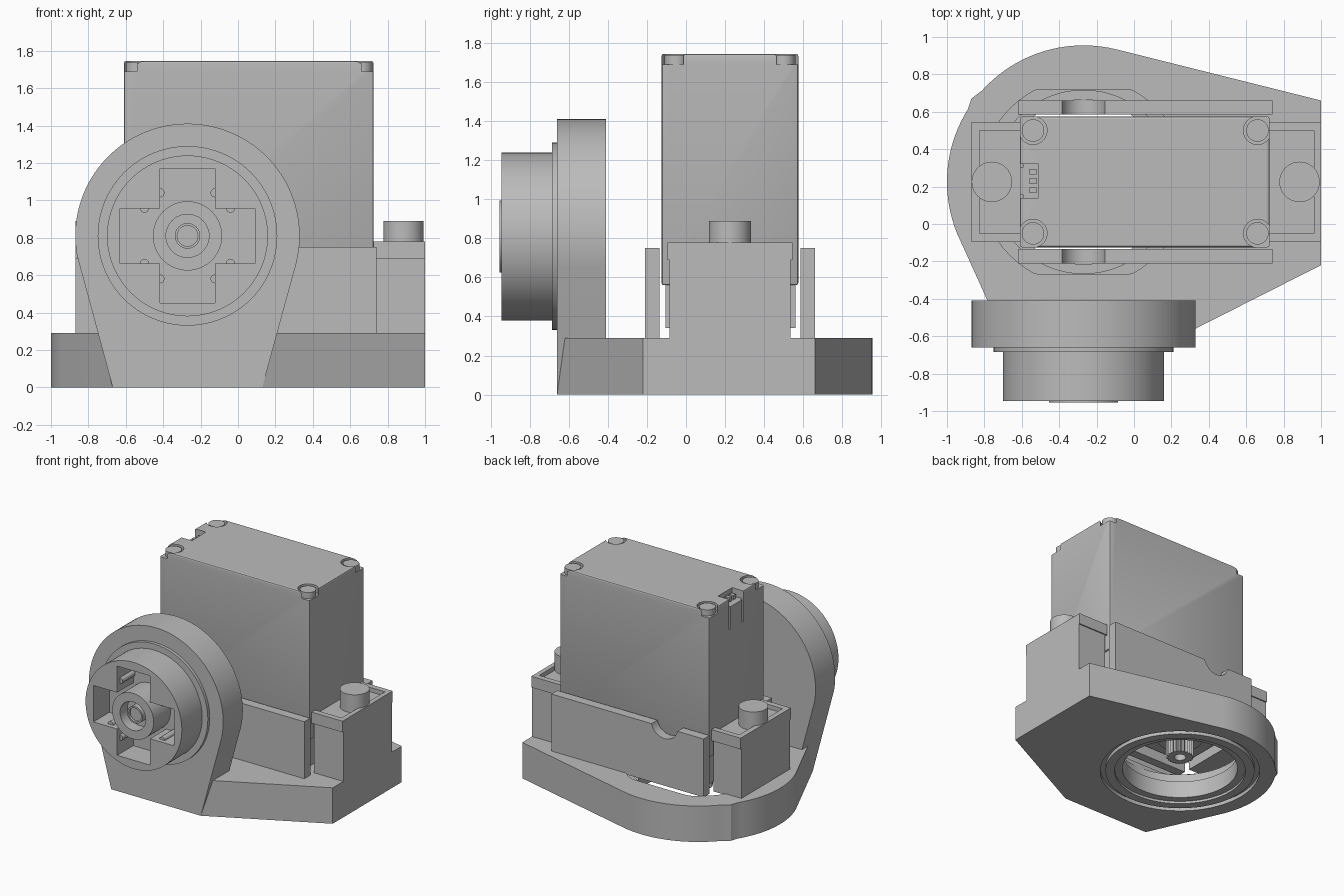
import bpy, bmesh, math
from mathutils import Vector

if "Cube" in bpy.data.objects:
    bpy.data.objects.remove(bpy.data.objects["Cube"])

grey = bpy.data.materials.new("plain grey")
grey.use_nodes = True
grey.diffuse_color = (0.5, 0.5, 0.5, 1)
grey.node_tree.nodes["Principled BSDF"].inputs["Base Color"].default_value = (0.5, 0.5, 0.5, 1)

AX, AY, AZ = -0.27, 0.225, 0.81      # output shaft and wheel axes


def arc(u, v, r, start=0, end=360, n=64):
    full = end - start == 360
    steps = n if full else n + 1
    angles = [math.radians(start + (end - start) * i / n) for i in range(steps)]
    return [(u + r * math.cos(a), v + r * math.sin(a)) for a in angles]


def rect(u0, u1, v0, v1):
    return [(u0, v0), (u1, v0), (u1, v1), (u0, v1)]


def prism(name, outline, lo, hi, axis="z", bevel=0):
    """Extrude a closed outline along z (outline in x, y) or y (outline in x, z)."""
    place = (lambda u, v, w: (u, v, w)) if axis == "z" else (lambda u, v, w: (u, w, v))
    bm = bmesh.new()
    face = bm.faces.new([bm.verts.new(place(u, v, lo)) for u, v in outline])
    out = bmesh.ops.extrude_face_region(bm, geom=[face])
    moved = [g for g in out["geom"] if isinstance(g, bmesh.types.BMVert)]
    bmesh.ops.translate(bm, verts=moved, vec=Vector(place(0, 0, hi - lo)))
    bmesh.ops.recalc_face_normals(bm, faces=bm.faces)
    if bevel:
        bmesh.ops.bevel(bm, geom=list(bm.edges), offset=bevel, segments=2,
                        profile=0.5, affect="EDGES")
    mesh = bpy.data.meshes.new(name)
    bm.to_mesh(mesh)
    bm.free()
    mesh.materials.append(grey)
    ob = bpy.data.objects.new(name, mesh)
    bpy.context.collection.objects.link(ob)
    return ob


def activate(ob):
    bpy.ops.object.select_all(action="DESELECT")
    ob.select_set(True)
    bpy.context.view_layer.objects.active = ob


def combine(ob, others, operation="DIFFERENCE"):
    for other in others:
        mod = ob.modifiers.new("cut", "BOOLEAN")
        mod.operation, mod.object, mod.solver = operation, other, "EXACT"
        activate(ob)
        bpy.ops.object.modifier_apply(modifier=mod.name)
        bpy.data.objects.remove(other)
    return ob


# Base plate: round back, tapering to a straight right end and a front foot
outline = [(1, -0.22), (1, 0.66)] + arc(AX, AY, 0.73, 76, 138, 20) + [(-0.87, 0.67)]
outline += arc(AX, AY, 0.73, 148, 202, 18) + [(-0.67, -0.66), (0.13, -0.66)]
base = prism("base_plate", outline, 0, 0.29)

# Upright bracket with a round head, joined to the base
head = arc(AX, AZ, 0.6, -15, 190, 60)
bracket = prism("wheel_bracket", head + [(-0.67, 0), (0.13, 0)], -0.66, -0.41, "y")
combine(base, [bracket], "UNION")

# Opening below the motor, stepped pocket above and bearing groove underneath
pocket = [(u, max(AY - 0.495, min(AY + 0.495, v))) for u, v in arc(AX, AY, 0.555)]
groove = prism("groove_cutter", arc(AX, AY, 0.61), -0.1, 0.03)
combine(groove, [prism("groove_core", arc(AX, AY, 0.57), -0.2, 0.2)])
combine(base, [
    prism("opening_cutter", arc(AX, AY, 0.44), -0.1, 0.5),
    prism("step_cutter", arc(AX, AY, 0.49), 0.16, 0.5),
    prism("pocket_cutter", pocket, 0.25, 0.5),
    prism("lower_step_cutter", arc(AX, AY, 0.5), -0.1, 0.02),
    groove])
base.name = "base_and_bracket"

# Side walls holding the motor, each with a shallow round notch
for side, y0 in (("front", -0.21), ("back", 0.585)):
    wall = prism(side + "_wall", rect(-0.62, 0.74, 0.28, 0.75), y0, y0 + 0.075, "y")
    combine(wall, [prism("notch_cutter", arc(AX, 0.78, 0.12, n=32), y0 - 0.1, y0 + 0.2, "y")])

# Posts, rimmed mounting ears and bolts at both ends
for side, x0, x1, inner0, inner1, bolt_x in (
        ("left", 0.74, 1.0, 0.7, 0.96, 0.885), ("right", -0.87, -0.62, -0.825, -0.58, -0.76)):
    prism(side + "_post", rect(x0, x1, -0.085, 0.535), 0.28, 0.69)
    ear = prism(side + "_mounting_ear", rect(min(x0, inner0), max(x1, inner1), -0.095, 0.545),
                0.69, 0.78)
    combine(ear, [prism("ear_cutter", rect(inner0 - 0.002, inner1 + 0.002, -0.05, 0.5), 0.745, 0.9)])
    prism(side + "_bolt", arc(bolt_x, AY, 0.108, n=40), 0.7, 0.89)

# Motor case: lower body, upper body with notched corners and a cable recess
prism("motor_lower_case", rect(-0.595, 0.71, -0.105, 0.56), 0.34, 0.78)
case = prism("motor_case", rect(-0.61, 0.725, -0.125, 0.575), 0.56, 1.745, bevel=0.012)
cutters = []
screws = [(x, y) for x in (-0.54, 0.66) for y in (-0.05, 0.5)]
for x, y in screws:
    sx, sy = (-1 if x < 0 else 1), (-1 if y < AY else 1)
    reach = arc(x, y, 0.075, n=32)
    cutters.append(prism("corner_cutter", reach, 1.69, 1.9))
    xs, ys = sorted((x, x + sx * 0.2)), sorted((y, y + sy * 0.2))
    cutters.append(prism("corner_cutter", rect(xs[0], xs[1], ys[0], ys[1]), 1.69, 1.9))
cutters.append(prism("cable_cutter", rect(-0.7, -0.51, 0.14, 0.32), 1.68, 1.9))
for y in (0.14, 0.305):
    cutters.append(prism("slit_cutter", rect(-0.7, -0.59, y, y + 0.015), 1.5, 1.72))
combine(case, cutters)
for i, (x, y) in enumerate(screws):
    prism("case_screw_%d" % (i + 1), arc(x, y, 0.06, n=32), 1.66, 1.738)
for i in range(3):
    y = 0.165 + i * 0.05
    prism("cable_wire_%d" % (i + 1), rect(-0.56, -0.52, y, y + 0.03), 1.66, 1.715)

# Splined output shaft and its collar below the motor
prism("shaft_collar", arc(AX, AY, 0.17, n=40), 0.27, 0.36)
spline = [(AX + r * math.cos(a), AY + r * math.sin(a))
          for i in range(48) for a in [i * math.tau / 48] for r in [0.105 if i % 2 else 0.09]]
shaft = prism("output_shaft", spline, 0.12, 0.3)
combine(shaft, [prism("shaft_hole", arc(AX, AY, 0.045, n=24), 0, 0.22)])

# Wheel hub with a cross shaped recess
prism("hub_flange", arc(AX, AZ, 0.48, n=96), -0.685, -0.64, "y")
hub = prism("wheel_hub", arc(AX, AZ, 0.43, n=96), -0.945, -0.67, "y")
a, b = 0.36, 0.147
quarter = [(a, -b), (a, b), (b, b)]
cross = []
for k in range(4):
    c, s = round(math.cos(k * math.pi / 2)), round(math.sin(k * math.pi / 2))
    cross += [(AX + c * u - s * v, AZ + s * u + c * v) for u, v in quarter]
combine(hub, [prism("cross_cutter", cross, -1.1, -0.74, "y")])

# Centre post with a bore and pin
post = prism("hub_centre_post", arc(AX, AZ, 0.185), -0.955, -0.72, "y")
combine(post, [prism("bore_cutter", arc(AX, AZ, 0.115, n=48), -1.1, -0.86, "y")])
pin = prism("hub_centre_pin", arc(AX, AZ, 0.068, n=40), -0.93, -0.8, "y")
combine(pin, [prism("pin_cutter", arc(AX, AZ, 0.055, n=40), -1.1, -0.91, "y")])

# Small retaining ribs on the walls of the cross
spots = [(sx * u, sz * v) for sx in (-1, 1) for sz in (-1, 1)
         for u, v in ((b, 0.23), (0.23, b))]
for i, (u, v) in enumerate(spots):
    prism("hub_rib_%d" % (i + 1), arc(AX + u, AZ + v, 0.024, n=16), -0.91, -0.75, "y")

# Smooth the round sides and keep the edges crisp
for ob in list(bpy.context.scene.objects):
    if ob.type == "MESH" and ob.data.materials and ob.data.materials[0] == grey:
        activate(ob)
        bpy.ops.object.shade_smooth_by_angle(angle=math.radians(25))
